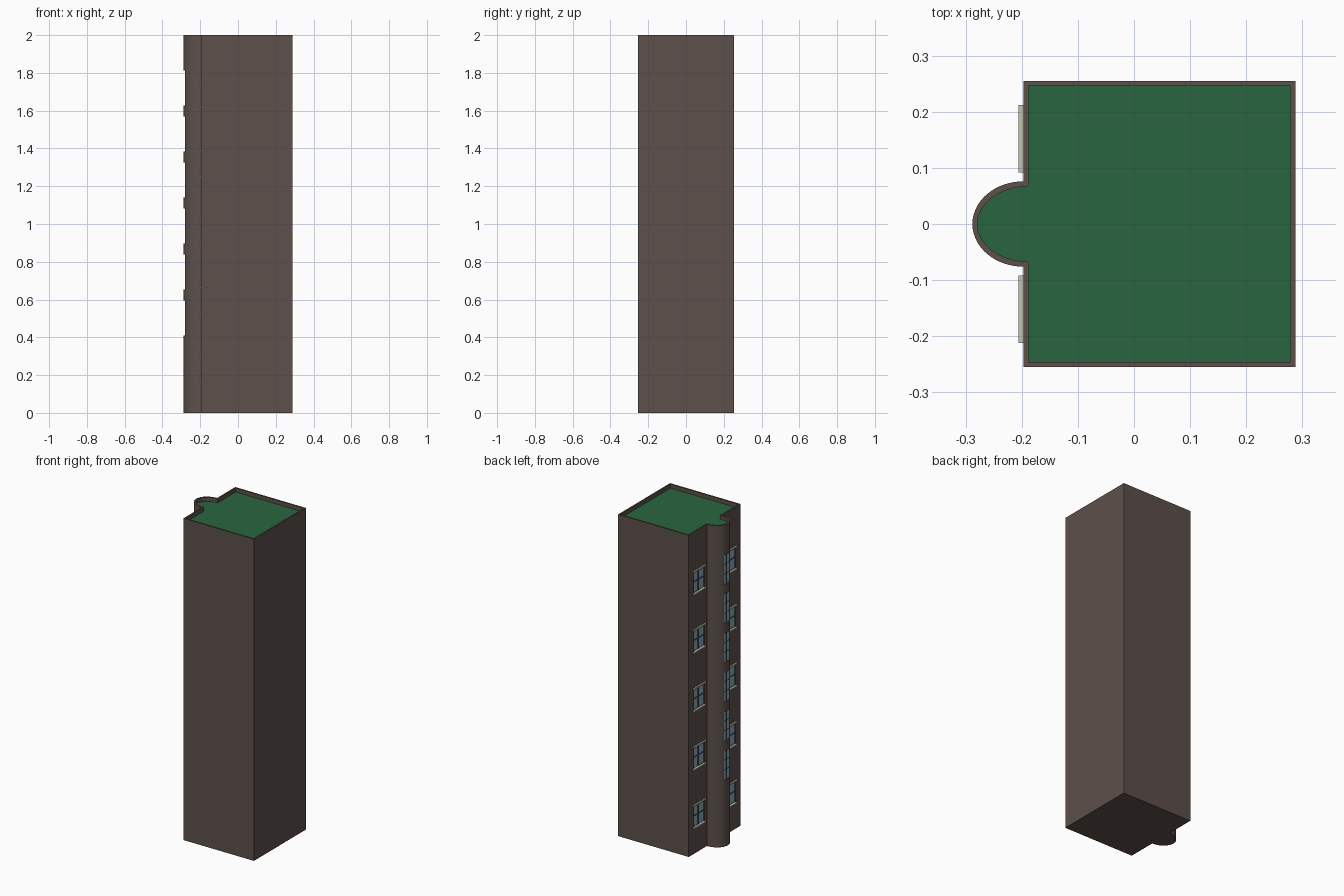
import bpy, bmesh, math

if "Cube" in bpy.data.objects:
    bpy.data.objects.remove(bpy.data.objects["Cube"])

# Overall sizes
XL, XR, Y, H = -0.197, 0.288, 0.2545, 2.0
RX, RY, T, ROOF_Z = 0.091, 0.076, 0.009, 1.975


def material(name, rgb):
    m = bpy.data.materials.new(name)
    m.diffuse_color = (*rgb, 1)
    m.use_nodes = True
    m.node_tree.nodes["Principled BSDF"].inputs["Base Color"].default_value = m.diffuse_color
    return m


wall_mat = material("wall_brown", (0.11, 0.08, 0.07))
roof_mat = material("roof_green", (0.023, 0.13, 0.05))
glass_mat = material("glass_blue", (0.26, 0.40, 0.48))
trim_mat = material("trim_cream", (0.55, 0.55, 0.42))
bar_mat = material("bar_dark", (0.06, 0.08, 0.10))


def make_object(name, bm, *mats):
    bmesh.ops.recalc_face_normals(bm, faces=bm.faces)
    me = bpy.data.meshes.new(name)
    bm.to_mesh(me)
    bm.free()
    for m in mats:
        me.materials.append(m)
    ob = bpy.data.objects.new(name, me)
    bpy.context.collection.objects.link(ob)
    return ob


def boxes(name, items, mat):
    """One object from many (x0, x1, y0, y1, z0, z1) boxes."""
    bm = bmesh.new()
    for x0, x1, y0, y1, z0, z1 in items:
        vs = bmesh.ops.create_cube(bm, size=1)["verts"]
        bmesh.ops.scale(bm, verts=vs, vec=(x1 - x0, y1 - y0, z1 - z0))
        bmesh.ops.translate(bm, verts=vs, vec=((x0 + x1) / 2, (y0 + y1) / 2, (z0 + z1) / 2))
    return make_object(name, bm, mat)


def outline(t, n=32):
    """Tower plan: a rectangle with a half-round bay, inset by t."""
    xl = XL + t
    pts = [(xl, t - Y), (XR - t, t - Y), (XR - t, Y - t), (xl, Y - t)]
    for i in range(n + 1):
        a = math.pi * i / n
        pts.append((xl - RX * math.sin(a), (RY - t) * math.cos(a)))
    return pts


# Tower: outer walls, parapet rim, inner parapet and sunken roof
bm = bmesh.new()
rings = [[bm.verts.new((x, y, z)) for x, y in outline(t)]
         for t, z in ((0, 0), (0, H), (T, H), (T, ROOF_Z))]
for a, b in zip(rings, rings[1:]):
    for i in range(len(a)):
        j = (i + 1) % len(a)
        bm.faces.new((a[i], a[j], b[j], b[i]))
bm.faces.new(rings[0])
bm.faces.new(rings[-1]).material_index = 1
tower = make_object("tower_body", bm, wall_mat, roof_mat)

# Window layout: (y0, y1, z0, z1)
side = []
for i in range(5):
    z = 0.165 + i * 0.3635
    for c in (-0.152, 0.152):
        side.append((c - 0.053, c + 0.053, z, z + 0.132))
bay = [(-0.029, 0.029, 0.411 + i * 0.2435, 0.595 + i * 0.2435) for i in range(6)]

# Cut the window recesses into the walls
SIDE_BACK, BAY_BACK = XL + 0.012, -0.276
cutter = boxes("window_cutter",
               [(XL - 0.01, SIDE_BACK, *w) for w in side] + [(-0.31, BAY_BACK, *w) for w in bay],
               wall_mat)
cutter.hide_render = True
cut = tower.modifiers.new("windows", "BOOLEAN")
cut.operation, cut.solver, cut.object = "DIFFERENCE", "EXACT", cutter
bpy.context.view_layer.objects.active = tower
tower.select_set(True)
bpy.ops.object.modifier_apply(modifier=cut.name)
bpy.data.objects.remove(cutter)
bpy.ops.object.shade_smooth_by_angle(angle=math.radians(30))

# Glass panes
boxes("side_glass", [(SIDE_BACK - 0.004, SIDE_BACK + 0.002, *w) for w in side], glass_mat)
boxes("bay_glass", [(BAY_BACK - 0.002, BAY_BACK + 0.002, *w) for w in bay], glass_mat)


def bars(windows, x0, x1, rows, h):
    """Centre mullion and cross bars for each window."""
    out = []
    for y0, y1, z0, z1 in windows:
        c = (y0 + y1) / 2
        out.append((x0, x1, c - h, c + h, z0, z1))
        for r in range(1, rows):
            z = z0 + (z1 - z0) * r / rows
            out.append((x0 + 0.0005, x1, y0, y1, z - h, z + h))
    return out


# Glazing bars
boxes("side_window_bars", bars(side, XL + 0.004, SIDE_BACK, 2, 0.003), bar_mat)
boxes("bay_window_bars", bars(bay, BAY_BACK - 0.004, BAY_BACK, 3, 0.002), bar_mat)

# Projecting sills and lintels on the side windows
ledges = []
for y0, y1, z0, z1 in side:
    for z in (z0 - 0.008, z1):
        ledges.append((XL - 0.009, XL + 0.004, y0 - 0.0075, y1 + 0.0075, z, z + 0.008))
boxes("sills_and_lintels", ledges, trim_mat)
